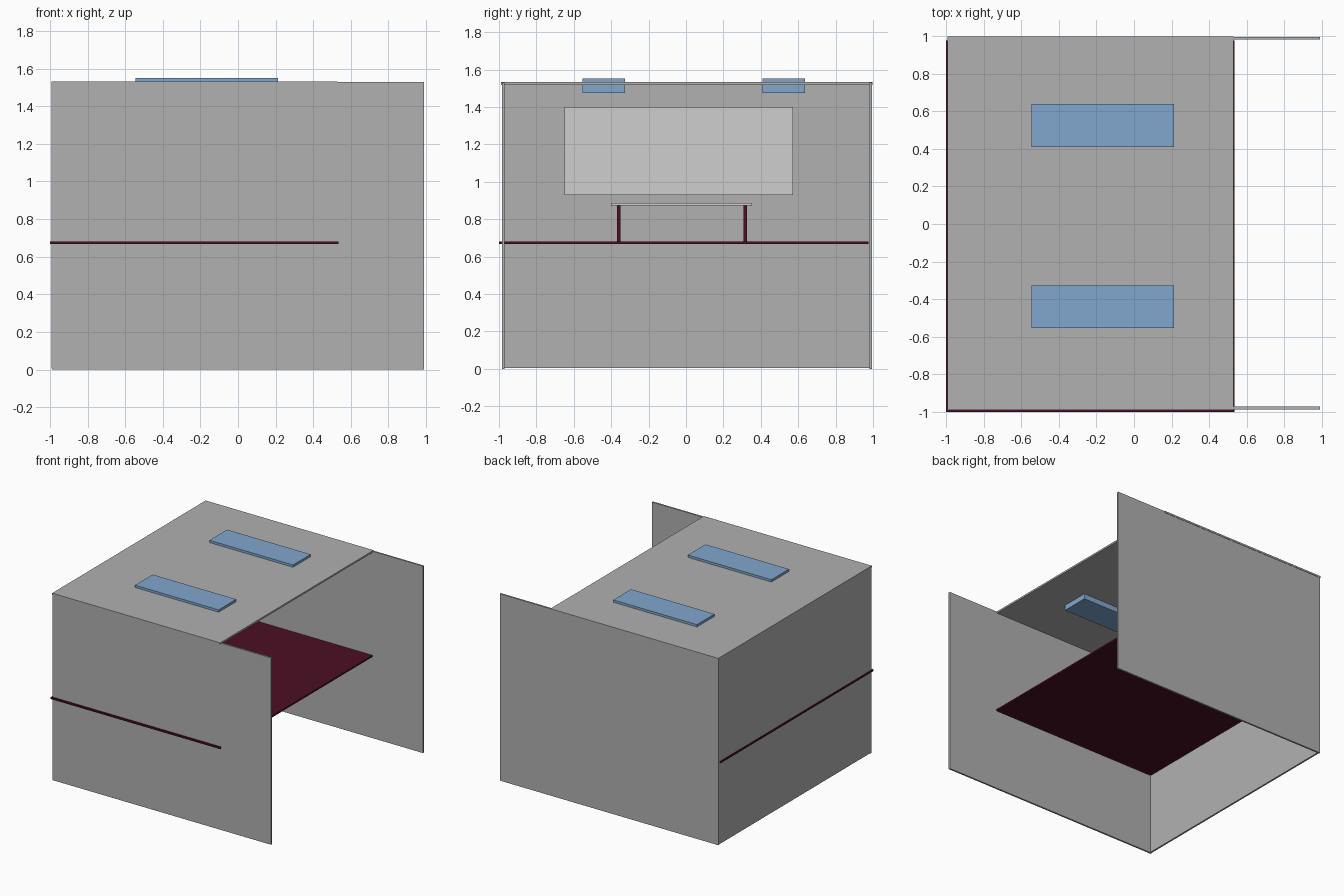
import bpy

if "Cube" in bpy.data.objects:
    bpy.data.objects.remove(bpy.data.objects["Cube"])


def material(name, rgb):
    m = bpy.data.materials.new(name)
    m.diffuse_color = (*rgb, 1.0)
    m.use_nodes = True
    m.node_tree.nodes["Principled BSDF"].inputs["Base Color"].default_value = m.diffuse_color
    return m


grey = material("wall grey", (0.44, 0.44, 0.44))
pale = material("pale grey", (0.62, 0.62, 0.62))
blue = material("light blue", (0.22, 0.39, 0.62))
maroon = material("dark maroon", (0.072, 0.005, 0.017))


def box(name, x, y, z, mat):
    """Box given by its (min, max) range on each axis."""
    bpy.ops.mesh.primitive_cube_add(
        size=1, location=[(a + b) / 2 for a, b in (x, y, z)])
    ob = bpy.context.object
    ob.name = name
    ob.scale = [b - a for a, b in (x, y, z)]
    bpy.ops.object.transform_apply(location=False, rotation=False, scale=True)
    ob.data.materials.append(mat)
    return ob


# Room shell: two long side walls, an end wall and a shorter roof
box("front_wall", (-0.99, 0.99), (-0.985, -0.971), (0.0, 1.53), grey)
box("rear_wall", (-0.99, 0.99), (0.981, 0.995), (0.0, 1.53), grey)
box("end_wall", (-0.992, -0.978), (-0.98, 0.99), (0.005, 1.529), grey)
box("roof", (-0.992, 0.53), (-0.988, 0.998), (1.518, 1.532), grey)

# Floor slab, poking slightly through the walls
box("floor_slab", (-1.0, 0.535), (-1.0, 0.977), (0.668, 0.681), maroon)

# Ceiling lamps set through the roof
for label, y in (("front", -0.44), ("rear", 0.523)):
    box(label + "_ceiling_lamp", (-0.545, 0.212), (y - 0.114, y + 0.114),
        (1.475, 1.551), blue)

# Screen on the end wall
box("screen", (-0.979, -0.955), (-0.65, 0.572), (0.93, 1.4), pale)

# Low table under the screen
box("table_top", (-0.96, -0.62), (-0.4, 0.352), (0.872, 0.886), pale)
for label, y in (("front", -0.36), ("rear", 0.317)):
    box(label + "_table_leg", (-0.95, -0.63), (y - 0.009, y + 0.009),
        (0.68, 0.873), maroon)
